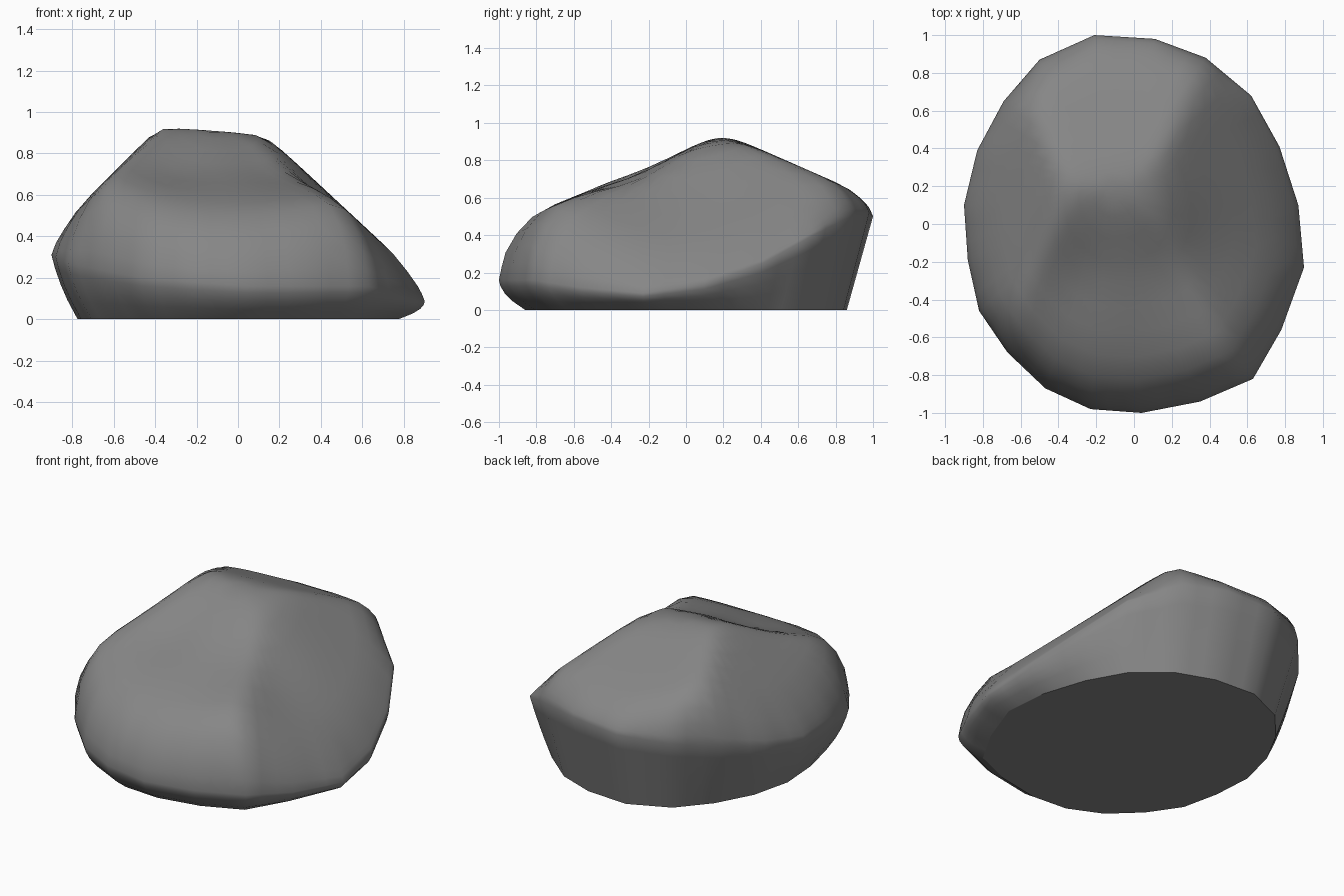
import bpy, bmesh
from math import exp, log
from mathutils import Vector

if "Cube" in bpy.data.objects:
    bpy.data.objects.remove(bpy.data.objects["Cube"])

# Widest outline of the boulder: x, y and the height of the rim there
RIM = [(-.21, 1, .50), (.11, .98, .52), (.38, .88, .50), (.62, .68, .40), (.77, .41, .25),
       (.87, .10, .14), (.90, -.23, .09), (.78, -.56, .12), (.63, -.82, .16), (.35, -.94, .16),
       (.04, -1, .16), (-.23, -.98, .18), (-.47, -.87, .20), (-.67, -.68, .24), (-.82, -.46, .27),
       (-.88, -.19, .30), (-.90, .10, .31), (-.83, .39, .36), (-.69, .65, .42), (-.50, .87, .47)]
STEPS = 3
PEAK = Vector((-.12, .18, 0))


def hollow(x, y, cx, cy, depth, size):
    return depth * exp(-((x - cx) ** 2 + (y - cy) ** 2) / size)


def top_height(x, y):
    """Soft minimum of the worn planes, with shallow hollows on the front slope."""
    planes = (.938 - .1 * (x + .3),          # crown
              .91 + .43 * (y - .10),         # front slope
              .925 - .44 * (y - .25),        # back slope
              .89 + 1.0 * (x + .42),         # left slope
              .885 - .93 * (x - .14))        # right slope
    k = .022
    z = -k * log(sum(exp(-p / k) for p in planes))
    return z - hollow(x, y, -.28, -.27, .035, .05) - hollow(x, y, .25, -.22, .06, .08)


# Split each outline side so the planes above stay crisp
rim = []
for i, p in enumerate(RIM):
    a, b = Vector(p), Vector(RIM[(i + 1) % len(RIM)])
    rim += [a.lerp(b, j / STEPS) for j in range(STEPS)]

# Undercut flank rings, from the flat base to the rim
rings = []
for f in (0, .3, .55, .8, 1):
    ring = []
    for p in rim:
        s = .86 + .14 * f + .2 * f * (1 - f) * max(0, 1 - p.z / .45)
        ring.append(Vector((p.x * s, p.y * s, p.z * f)))
    rings.append(ring)

# Rings closing over the top
for s, f in ((.012, .24), (.03, .5), (.08, .78), (.15, .95), (.25, 1), (.36, 1), (.47, 1),
             (.58, 1), (.68, 1), (.78, 1), (.88, 1), (.95, 1)):
    ring = []
    for p in rim:
        q = p.lerp(PEAK, s)
        g = min(1, f + .08 * max(0, p.x))
        ring.append(Vector((q.x, q.y, p.z + (top_height(q.x, q.y) - p.z) * g)))
    rings.append(ring)

# Boulder mesh
bm = bmesh.new()
loops = [[bm.verts.new(v) for v in ring] for ring in rings]
n = len(rim)
for lo, hi in zip(loops, loops[1:]):
    for i in range(n):
        j = (i + 1) % n
        bm.faces.new((lo[i], lo[j], hi[j], hi[i]))
base = bm.faces.new(loops[0])
bm.faces.new(loops[-1])
bmesh.ops.recalc_face_normals(bm, faces=bm.faces)

# Smooth stone with a sharp base edge
for face in bm.faces:
    face.smooth = True
for edge in base.edges:
    edge.smooth = False
mesh = bpy.data.meshes.new("boulder")
bm.to_mesh(mesh)
bm.free()
boulder = bpy.data.objects.new("boulder", mesh)
bpy.context.collection.objects.link(boulder)

# Dark grey stone
stone = bpy.data.materials.new("stone")
stone.diffuse_color = (.24, .24, .24, 1)
stone.use_nodes = True
stone.node_tree.nodes["Principled BSDF"].inputs["Base Color"].default_value = stone.diffuse_color
mesh.materials.append(stone)
